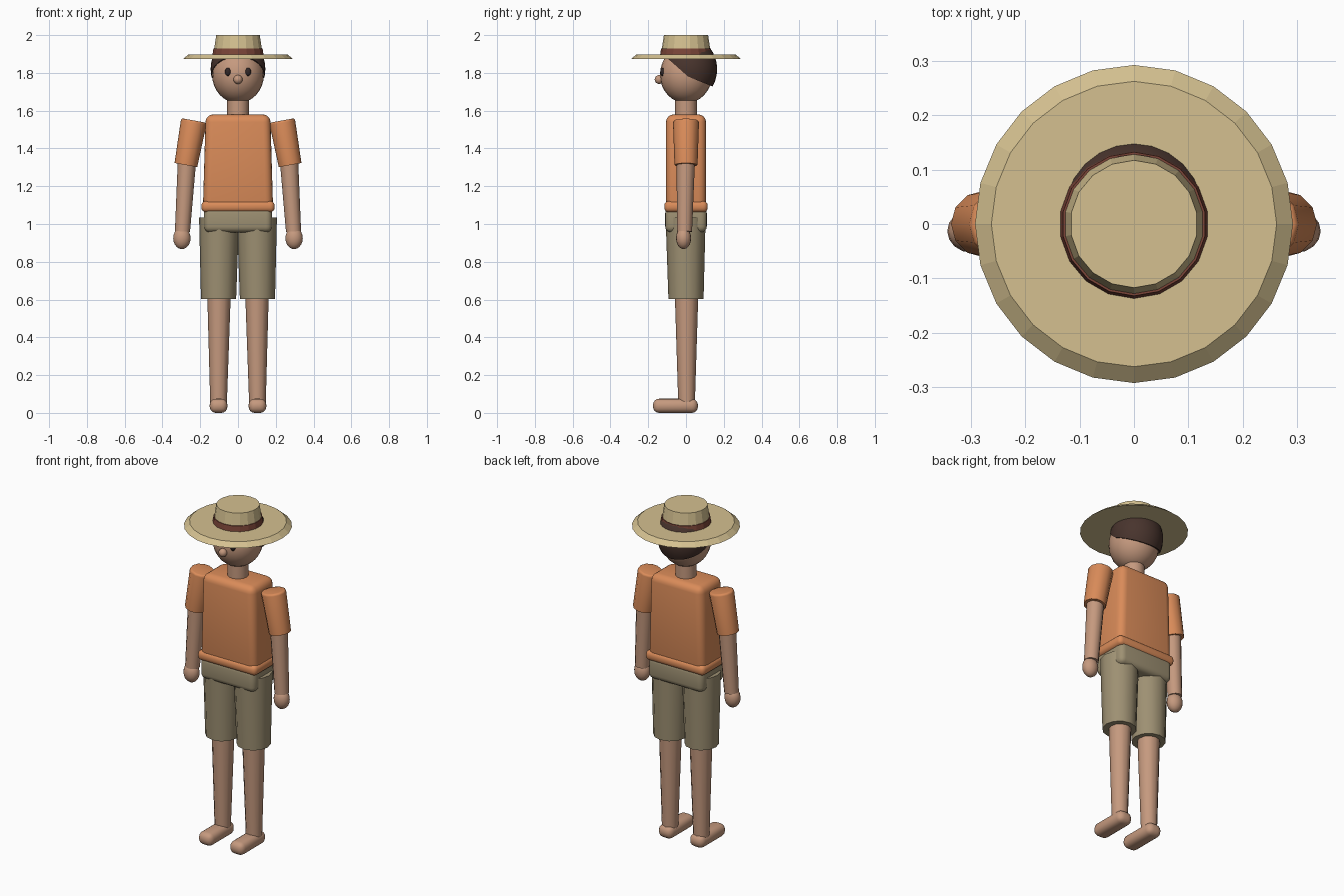
import bpy, bmesh, math
from mathutils import Vector, Matrix

if "Cube" in bpy.data.objects:
    bpy.data.objects.remove(bpy.data.objects["Cube"])


def mat(name, r, g, b):
    m = bpy.data.materials.new(name)
    m.diffuse_color = (r, g, b, 1)
    m.use_nodes = True
    m.node_tree.nodes["Principled BSDF"].inputs["Base Color"].default_value = m.diffuse_color
    return m


STRAW = mat("straw", .66, .53, .28)
BAND = mat("band_brown", .20, .06, .04)
SKIN = mat("skin", .56, .32, .21)
SHIRT = mat("orange_cloth", .70, .26, .10)
KHAKI = mat("khaki_cloth", .34, .28, .17)
HAIR = mat("hair_brown", .065, .034, .026)
DARK = mat("eye_dark", .03, .02, .02)


def finish(name, bm, material, smooth=40):
    bmesh.ops.recalc_face_normals(bm, faces=bm.faces[:])
    me = bpy.data.meshes.new(name)
    bm.to_mesh(me)
    bm.free()
    me.materials.append(material)
    ob = bpy.data.objects.new(name, me)
    bpy.context.collection.objects.link(ob)
    if smooth:
        bpy.ops.object.select_all(action='DESELECT')
        ob.select_set(True)
        bpy.context.view_layer.objects.active = ob
        bpy.ops.object.shade_smooth_by_angle(angle=math.radians(smooth))
    return ob


def tube(name, a, b, ra, rb, material, sides=16, smooth=40, bevel=0):
    """Tapered cylinder from point a (radius ra) to point b (radius rb)."""
    a, b = Vector(a), Vector(b)
    bm = bmesh.new()
    d = b - a
    bmesh.ops.create_cone(bm, cap_ends=True, segments=sides, radius1=ra, radius2=rb, depth=d.length)
    if bevel:
        rim = [e for e in bm.edges if all(v.co.z > 0 for v in e.verts)]
        bmesh.ops.bevel(bm, geom=rim, offset=bevel, segments=3, profile=.5, affect='EDGES')
    # lean by shearing so the yaw of the ring is kept
    rot = Vector((0, 0, 1)).rotation_difference(d.normalized()).to_matrix().to_4x4()
    bm.transform(Matrix.Translation((a + b) / 2) @ rot)
    return finish(name, bm, material, smooth)


def ball(name, c, r, material, u=20, v=14):
    bm = bmesh.new()
    bmesh.ops.create_uvsphere(bm, u_segments=u, v_segments=v, radius=1)
    bm.transform(Matrix.Translation(c) @ Matrix.Diagonal((*r, 1)))
    return finish(name, bm, material, 60)


def box(name, x, y, z, material, bevel, cx=0, top=1):
    """Rounded box; x is the half width, y and z are ranges, top scales the top width."""
    bm = bmesh.new()
    bmesh.ops.create_cube(bm, size=2)
    for p in bm.verts:
        hi = p.co.z > 0
        p.co = (cx + p.co.x * x * (top if hi else 1),
                y[1] if p.co.y > 0 else y[0], z[1] if hi else z[0])
    bmesh.ops.bevel(bm, geom=bm.edges[:], offset=bevel, segments=4, profile=.5, affect='EDGES')
    return finish(name, bm, material, 50)


# Hat: brim, crown and band
tube("hat_brim", (0, 0, 1.873), (0, 0, 1.898), .292, .262, STRAW, 24, 0)
tube("hat_crown", (0, 0, 1.89), (0, 0, 2.0), .134, .117, STRAW, 18, 0)
tube("hat_band", (0, 0, 1.89), (0, 0, 1.93), .138, .132, BAND, 18, 0)

# Head, nose and neck
ball("head", (0, 0, 1.79), (.137, .138, .15), SKIN, 24, 16)
ball("nose", (0, -.142, 1.765), (.024, .024, .024), SKIN, 12, 8)
tube("neck", (0, 0, 1.55), (0, 0, 1.68), .057, .057, SKIN)

# Hair: ellipsoid trimmed by two planes along the hairline
bm = bmesh.new()
bmesh.ops.create_uvsphere(bm, u_segments=24, v_segments=16, radius=1)
bm.transform(Matrix.Translation((0, .02, 1.82)) @ Matrix.Diagonal((.145, .145, .166, 1)))
for (y0, z0), (y1, z1) in (((-.09, 1.87), (0, 1.79)), ((0, 1.785), (.143, 1.727))):
    cut = bmesh.ops.bisect_plane(bm, geom=bm.verts[:] + bm.edges[:] + bm.faces[:],
                                 plane_co=(0, y0, z0), plane_no=(0, z1 - z0, y0 - y1),
                                 clear_outer=True)
    edges = [g for g in cut["geom_cut"] if isinstance(g, bmesh.types.BMEdge)]
    bmesh.ops.holes_fill(bm, edges=edges, sides=0)
finish("hair", bm, HAIR, 40)

# Torso, shirt hem and hips
box("shirt_body", .186, (-.106, .106), (1.07, 1.58), SHIRT, .04, top=.92)
box("shirt_hem", .194, (-.115, .115), (1.062, 1.122), SHIRT, .025)
box("hips", .18, (-.11, .11), (.955, 1.09), KHAKI, .032)

# Paired parts
for s, side in ((-1, "left"), (1, "right")):
    ball(side + "_eye", (s * .053, -.124, 1.805), (.016, .012, .022), DARK, 12, 8)
    tube(side + "_sleeve", (s * .276, 0, 1.312), (s * .233, 0, 1.548), .061, .069, SHIRT, 12, 50, .012)
    tube(side + "_arm", (s * .294, -.008, .96), (s * .266, 0, 1.40), .04, .05, SKIN, 12)
    ball(side + "_hand", (s * .297, -.013, .925), (.046, .04, .058), SKIN, 16, 10)
    tube(side + "_shorts_leg", (s * .103, 0, .603), (s * .1, -.002, 1.033), .093, .106, KHAKI, 12)
    tube(side + "_leg", (s * .103, .003, .05), (s * .1, .003, .75), .044, .066, SKIN, 12)
    box(side + "_foot", .047, (-.175, .063), (0, .075), SKIN, .033, cx=s * .103)
